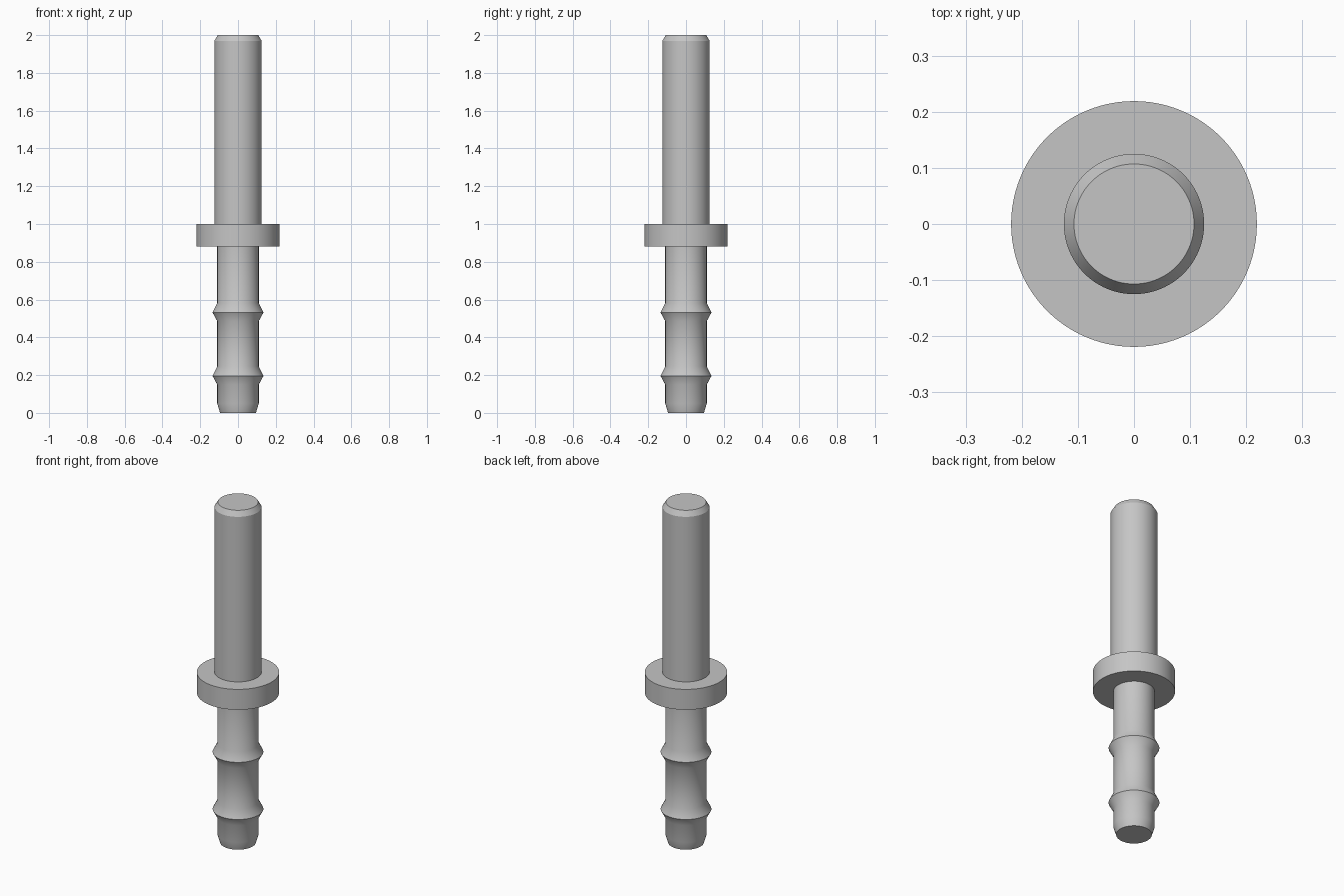
import bpy, bmesh, math
from mathutils import Matrix, Vector

cube = bpy.data.objects.get("Cube")
if cube:
    bpy.data.objects.remove(cube, do_unlink=True)

SIDES = 96
STEM_R, BARB_R, PIN_R, COLLAR_R = 0.11, 0.135, 0.125, 0.219
COLLAR_BOTTOM, COLLAR_TOP = 0.88, 1.0

grey = bpy.data.materials.new("light_grey")
grey.use_nodes = True
colour = (0.56, 0.56, 0.56, 1)
grey.diffuse_color = colour
grey.node_tree.nodes["Principled BSDF"].inputs["Base Color"].default_value = colour


def lathe(name, profile):
    """Revolve a (radius, height) profile, listed from bottom to top, about z."""
    bm = bmesh.new()
    verts = [bm.verts.new((r, 0, z)) for r, z in profile]
    edges = [bm.edges.new(pair) for pair in zip(verts, verts[1:])]
    bmesh.ops.spin(bm, geom=verts + edges, cent=(0, 0, 0), axis=(0, 0, 1),
                   angle=math.tau, steps=SIDES, use_merge=True)
    bmesh.ops.remove_doubles(bm, verts=bm.verts, dist=1e-5)
    bmesh.ops.recalc_face_normals(bm, faces=bm.faces)
    # Open parts: make sure the walls face away from the axis
    wall = max(bm.faces, key=lambda f: f.calc_area())
    centre = wall.calc_center_median()
    if wall.normal.dot(Vector((centre.x, centre.y, 0))) < 0:
        bmesh.ops.reverse_faces(bm, faces=bm.faces)
    mesh = bpy.data.meshes.new(name)
    bm.to_mesh(mesh)
    bm.free()
    mesh.materials.append(grey)
    obj = bpy.data.objects.new(name, mesh)
    bpy.context.collection.objects.link(obj)
    bpy.ops.object.select_all(action="DESELECT")
    obj.select_set(True)
    bpy.context.view_layer.objects.active = obj
    bpy.ops.object.shade_smooth_by_angle(angle=math.radians(30))
    return obj


# Barbed stem with tapered tip
stem = [(0, 0), (0.095, 0), (STEM_R, 0.05)]
for peak in (0.196, 0.532):
    stem += [(STEM_R, peak - 0.046), (BARB_R, peak), (STEM_R, peak + 0.05)]
lathe("barbed_stem", stem + [(STEM_R, COLLAR_BOTTOM)])

# Flat collar
lathe("collar", [(STEM_R, COLLAR_BOTTOM), (COLLAR_R, COLLAR_BOTTOM),
                 (COLLAR_R, COLLAR_TOP), (PIN_R, COLLAR_TOP)])

# Plain upper pin with chamfered end
lathe("upper_pin", [(PIN_R, COLLAR_TOP), (PIN_R, 1.97), (0.107, 2), (0, 2)])
